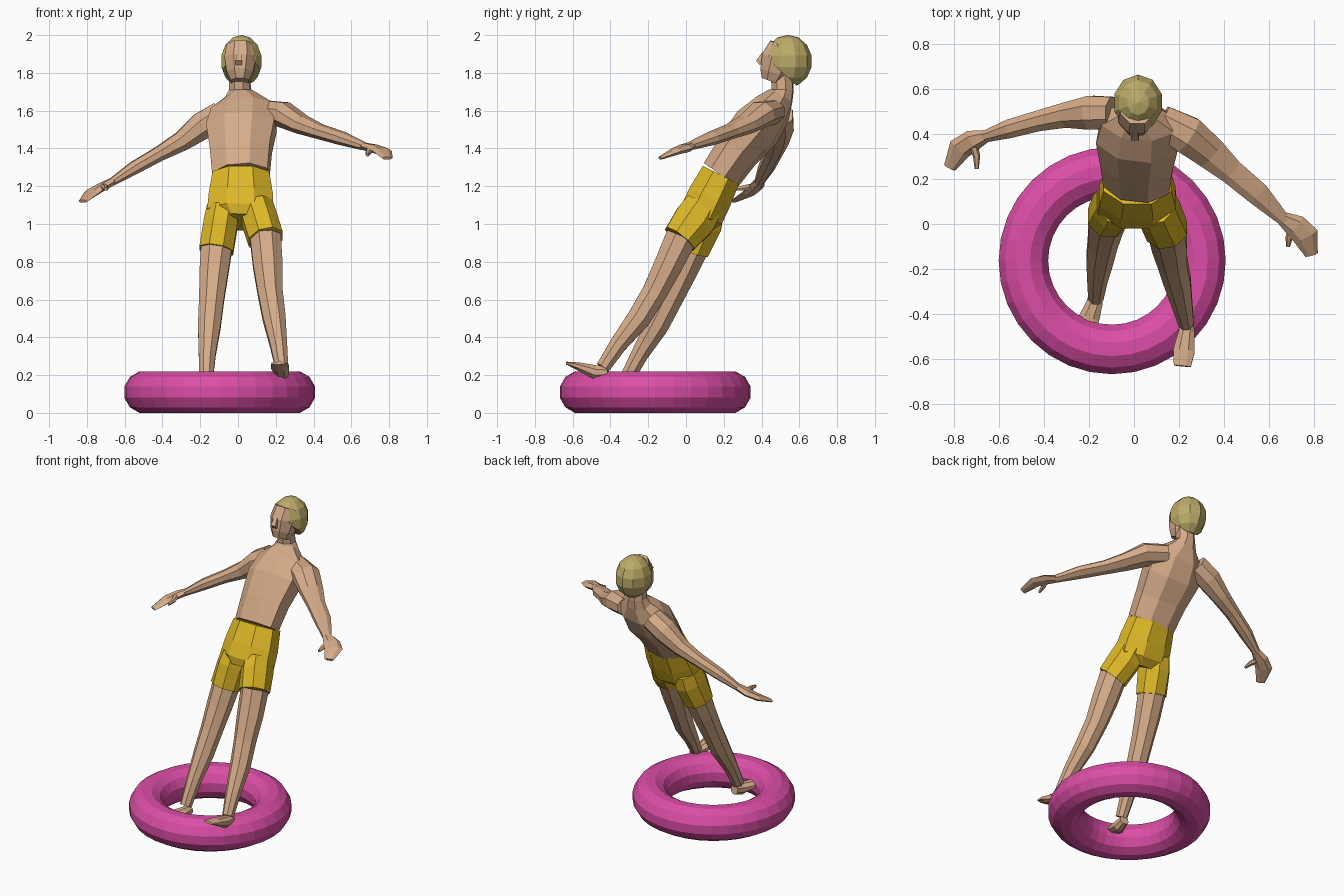
import bpy, bmesh, math
from mathutils import Vector, Matrix


def material(name, rgb):
    m = bpy.data.materials.new(name)
    m.diffuse_color = (*rgb, 1)
    return m


SKIN = material("skin", (0.67, 0.41, 0.25))
YELLOW = material("yellow cloth", (0.73, 0.48, 0.02))
HAIR = material("blond hair", (0.50, 0.41, 0.14))
PINK = material("pink rubber", (0.71, 0.075, 0.38))


def finish(name, bm, mat):
    bmesh.ops.recalc_face_normals(bm, faces=bm.faces)
    me = bpy.data.meshes.new(name)
    bm.to_mesh(me)
    bm.free()
    me.materials.append(mat)
    ob = bpy.data.objects.new(name, me)
    bpy.context.collection.objects.link(ob)
    return ob


def loft(name, mat, side, sections, n=8):
    """Skin rings (x, y, z, half size along side, half size across) set square to the path."""
    bm = bmesh.new()
    pts = [Vector(s[:3]) for s in sections]
    k = 1 / math.cos(math.pi / n)
    rings = []
    for i, s in enumerate(sections):
        t = (pts[min(i + 1, len(pts) - 1)] - pts[max(i - 1, 0)]).normalized()
        u = Vector(side)
        u = (u - t * u.dot(t)).normalized()
        v = t.cross(u)
        ring = []
        for j in range(n):
            a = 2 * math.pi * (j + 0.5) / n
            ring.append(bm.verts.new(pts[i] + u * s[3] * k * math.cos(a) + v * s[4] * k * math.sin(a)))
        rings.append(ring)
    for r, q in zip(rings, rings[1:]):
        for j in range(n):
            bm.faces.new((r[j], r[(j + 1) % n], q[(j + 1) % n], q[j]))
    bm.faces.new(rings[0][::-1])
    bm.faces.new(rings[-1])
    return finish(name, bm, mat)


X, Z = (1, 0, 0), (0, 0, 1)

# swim ring lying on the ground
bm = bmesh.new()
SEG, TUBE, R, r = 32, 12, 0.395, 0.114
grid = []
for i in range(SEG):
    a = 2 * math.pi * i / SEG
    row = []
    for j in range(TUBE):
        b = 2 * math.pi * (j + 0.5) / TUBE
        d = R + r * math.cos(b)
        row.append(bm.verts.new((-0.097 + d * math.cos(a), -0.163 + d * math.sin(a), 0.11 + r * math.sin(b))))
    grid.append(row)
for i in range(SEG):
    p, q = grid[i], grid[(i + 1) % SEG]
    for j in range(TUBE):
        bm.faces.new((p[j], q[j], q[(j + 1) % TUBE], p[(j + 1) % TUBE]))
finish("swim_ring", bm, PINK)

# torso and neck, leaning back with a slight twist
loft("torso", SKIN, (1, -0.12, 0.07), [
    (0.015, 0.185, 1.26, 0.148, 0.103), (0.015, 0.275, 1.39, 0.160, 0.112),
    (0.018, 0.375, 1.51, 0.182, 0.125), (0.025, 0.455, 1.605, 0.165, 0.10),
    (0.015, 0.50, 1.675, 0.08, 0.068), (0.01, 0.512, 1.71, 0.056, 0.056),
    (0.01, 0.505, 1.81, 0.052, 0.056)])

# swimming shorts: seat and two legs
loft("shorts_seat", YELLOW, X, [
    (0.015, 0.185, 1.26, 0.150, 0.107), (0.015, 0.125, 1.14, 0.170, 0.118),
    (0.012, 0.085, 1.055, 0.175, 0.118), (0.01, 0.06, 1.01, 0.10, 0.09)])
loft("shorts_leg_left", YELLOW, X, [
    (0.095, 0.09, 1.09, 0.09, 0.10), (0.115, 0.045, 1.02, 0.092, 0.11),
    (0.147, -0.033, 0.92, 0.092, 0.093)])
loft("shorts_leg_right", YELLOW, X, [
    (-0.08, 0.105, 1.08, 0.085, 0.10), (-0.092, 0.08, 1.0, 0.09, 0.11),
    (-0.115, 0.03, 0.86, 0.09, 0.092)])

# legs
loft("leg_left", SKIN, X, [
    (0.145, -0.025, 0.93, 0.082, 0.083), (0.158, -0.095, 0.78, 0.078, 0.075),
    (0.17, -0.165, 0.64, 0.066, 0.066), (0.192, -0.25, 0.50, 0.060, 0.062),
    (0.215, -0.36, 0.36, 0.045, 0.046), (0.232, -0.44, 0.24, 0.034, 0.037)])
loft("leg_right", SKIN, X, [
    (-0.114, 0.035, 0.87, 0.082, 0.083), (-0.128, -0.02, 0.74, 0.076, 0.074),
    (-0.14, -0.085, 0.60, 0.066, 0.066), (-0.152, -0.155, 0.46, 0.060, 0.062),
    (-0.163, -0.245, 0.31, 0.045, 0.046), (-0.17, -0.325, 0.16, 0.034, 0.037)])

# feet, heel to toe
loft("foot_left", SKIN, X, [
    (0.236, -0.415, 0.215, 0.028, 0.03), (0.234, -0.48, 0.215, 0.036, 0.037),
    (0.222, -0.565, 0.245, 0.048, 0.022), (0.215, -0.632, 0.264, 0.038, 0.007)])
loft("foot_right", SKIN, X, [
    (-0.165, -0.29, 0.125, 0.028, 0.03), (-0.175, -0.35, 0.115, 0.036, 0.037),
    (-0.20, -0.42, 0.125, 0.046, 0.022), (-0.215, -0.48, 0.135, 0.036, 0.007)])

# arms
loft("arm_left", SKIN, Z, [
    (0.12, 0.46, 1.595, 0.06, 0.07), (0.24, 0.395, 1.58, 0.066, 0.085),
    (0.34, 0.315, 1.525, 0.048, 0.072), (0.43, 0.235, 1.49, 0.038, 0.056),
    (0.55, 0.135, 1.453, 0.034, 0.052), (0.67, 0.015, 1.41, 0.02, 0.027)])
loft("arm_right", SKIN, Z, [
    (-0.09, 0.495, 1.58, 0.07, 0.07), (-0.19, 0.495, 1.52, 0.072, 0.075),
    (-0.30, 0.485, 1.437, 0.052, 0.056), (-0.42, 0.46, 1.37, 0.038, 0.046),
    (-0.55, 0.425, 1.297, 0.034, 0.042), (-0.67, 0.387, 1.22, 0.02, 0.025)])

# hands: palm with fingers, then thumb
loft("hand_left", SKIN, Z, [
    (0.66, 0.025, 1.413, 0.019, 0.027), (0.72, -0.01, 1.40, 0.02, 0.046),
    (0.765, -0.055, 1.385, 0.017, 0.050), (0.79, -0.138, 1.348, 0.008, 0.025)], 6)
loft("thumb_left", SKIN, Z, [
    (0.705, -0.02, 1.40, 0.016, 0.018), (0.69, -0.06, 1.38, 0.014, 0.014),
    (0.685, -0.10, 1.365, 0.008, 0.008)], 6)
loft("hand_right", SKIN, Z, [
    (-0.66, 0.39, 1.227, 0.019, 0.025), (-0.72, 0.37, 1.197, 0.02, 0.042),
    (-0.775, 0.335, 1.165, 0.017, 0.046), (-0.82, 0.25, 1.12, 0.008, 0.024)], 6)
loft("thumb_right", SKIN, Z, [
    (-0.715, 0.35, 1.197, 0.016, 0.018), (-0.70, 0.30, 1.19, 0.014, 0.014),
    (-0.70, 0.245, 1.185, 0.008, 0.008)], 6)

# head, with the chin lifted
loft("head", SKIN, X, [
    (0.01, 0.452, 1.755, 0.048, 0.055), (0.01, 0.468, 1.80, 0.07, 0.078),
    (0.012, 0.49, 1.87, 0.084, 0.092), (0.015, 0.52, 1.94, 0.075, 0.08)])
loft("nose", SKIN, X, [
    (0.006, 0.41, 1.905, 0.010, 0.008), (0.004, 0.39, 1.862, 0.018, 0.018),
    (0.004, 0.40, 1.848, 0.016, 0.012)], 4)

# hair cap: rounded shell sliced off in front of the face
bm = bmesh.new()
place = Matrix.Translation((0.018, 0.54, 1.862)) @ Matrix.Diagonal((0.114, 0.128, 0.139, 1))
bmesh.ops.create_uvsphere(bm, u_segments=10, v_segments=7, radius=1, matrix=place)
cut = bmesh.ops.bisect_plane(bm, geom=bm.verts[:] + bm.edges[:] + bm.faces[:],
                             plane_co=(0, 0.42, 1.885), plane_no=(0, -0.68, -0.73), clear_outer=True)
bmesh.ops.contextual_create(bm, geom=[e for e in cut["geom_cut"] if isinstance(e, bmesh.types.BMEdge)])
finish("hair", bm, HAIR)
